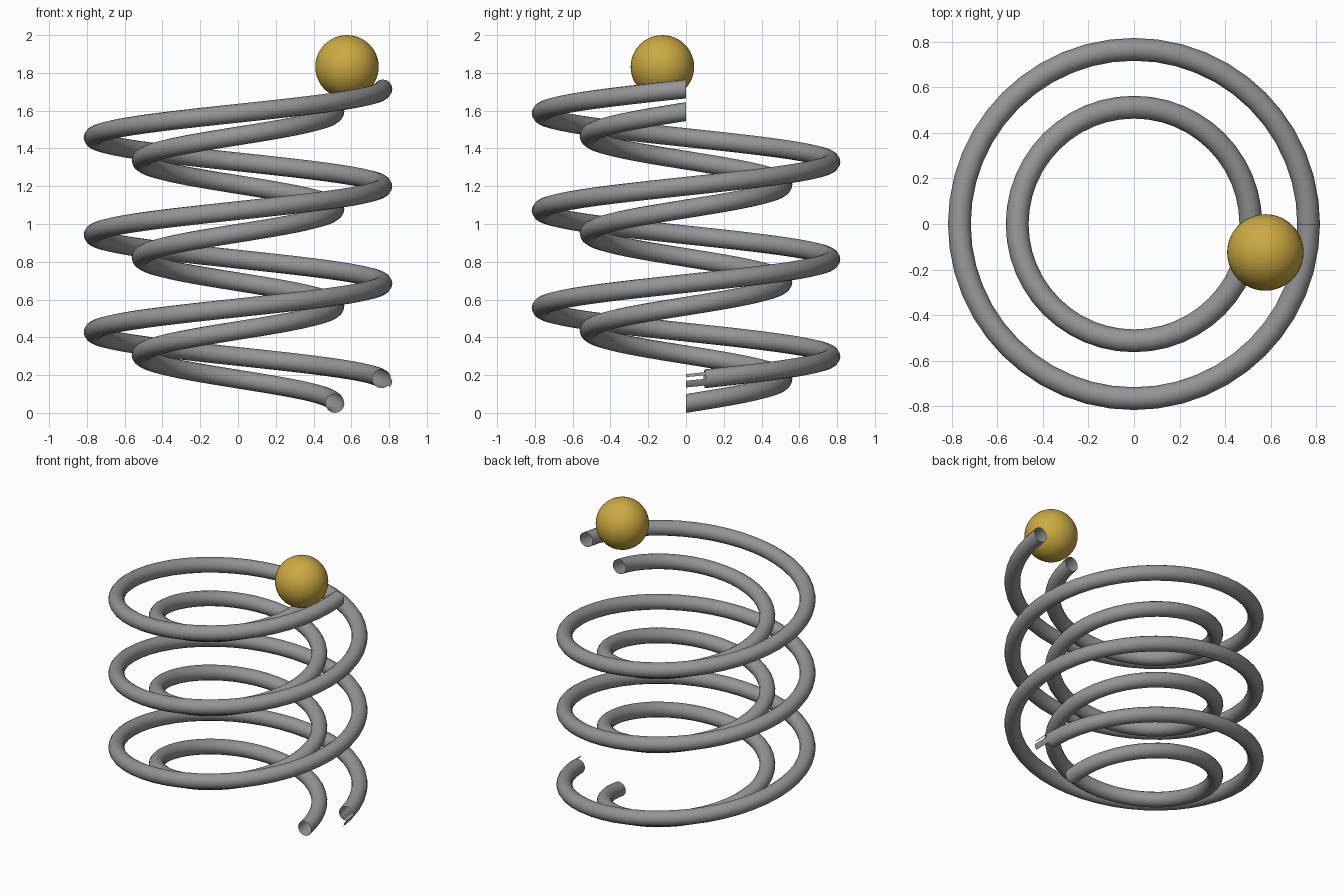
import bpy, bmesh, math

if "Cube" in bpy.data.objects:
    bpy.data.objects.remove(bpy.data.objects["Cube"])

def material(name, rgb):
    m = bpy.data.materials.new(name)
    m.diffuse_color = (*rgb, 1)
    m.use_nodes = True
    m.node_tree.nodes["Principled BSDF"].inputs["Base Color"].default_value = m.diffuse_color
    return m

steel = material("grey_steel", (0.30, 0.30, 0.305))
gold = material("gold", (0.60, 0.40, 0.055))

TURNS, STEPS, SIDES, TUBE, PITCH = 3, 48, 16, 0.05, 0.515

def spiral_rail(name, radius, z0, keep_first=None):
    """Open tube made by sweeping an upright circle up a helix.
    keep_first lists the only faces kept in the first segment (broken end)."""
    bm = bmesh.new()
    rings = []
    for i in range(TURNS * STEPS + 1):
        a = 2 * math.pi * i / STEPS
        ring = []
        for j in range(SIDES):
            t = 2 * math.pi * j / SIDES
            r = radius + TUBE * math.cos(t)
            z = z0 + PITCH * i / STEPS + TUBE * math.sin(t)
            ring.append(bm.verts.new((r * math.cos(a), r * math.sin(a), z)))
        rings.append(ring)
    for i in range(len(rings) - 1):
        for j in range(SIDES):
            if i == 0 and keep_first is not None and j not in keep_first:
                continue
            k = (j + 1) % SIDES
            f = bm.faces.new((rings[i][j], rings[i + 1][j], rings[i + 1][k], rings[i][k]))
            f.smooth = True
    bmesh.ops.delete(bm, geom=[v for v in bm.verts if not v.link_faces], context='VERTS')
    me = bpy.data.meshes.new(name)
    bm.to_mesh(me)
    bm.free()
    me.materials.append(steel)
    bpy.context.collection.objects.link(bpy.data.objects.new(name, me))

# two concentric rails, the outer one with a splintered lower end
spiral_rail("inner_rail", 0.513, 0.05)
spiral_rail("outer_rail", 0.767, 0.17, keep_first=(1, 14, 15))

# ball resting between the rails at the top
bpy.ops.mesh.primitive_uv_sphere_add(segments=48, ring_count=24, radius=0.168,
                                     location=(0.577, -0.125, 1.832))
ball = bpy.context.object
ball.name = "ball"
ball.data.materials.append(gold)
bpy.ops.object.shade_smooth()
